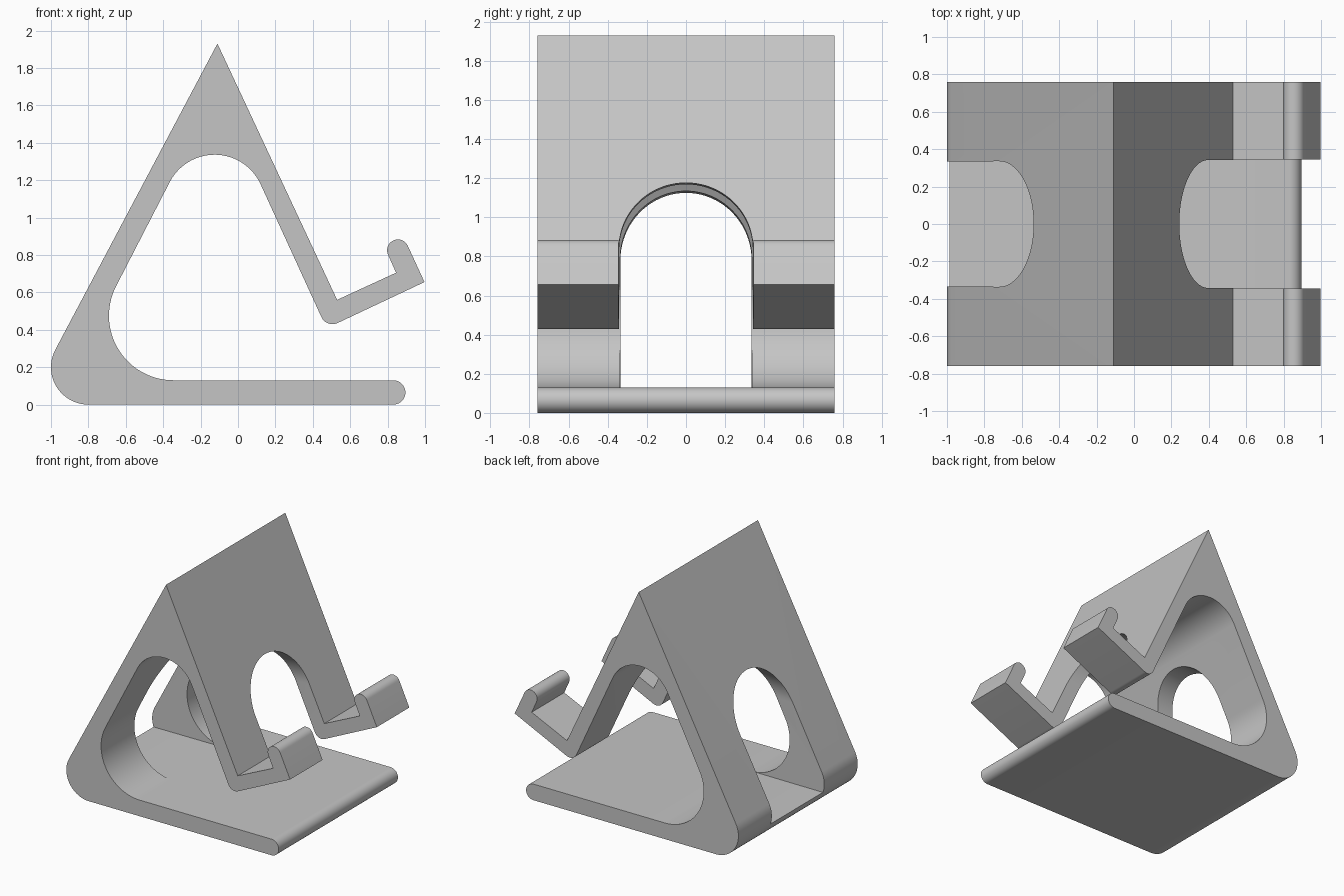
import bpy
import bmesh
from math import cos, sin, radians, pi

cube = bpy.data.objects.get("Cube")
if cube:
    bpy.data.objects.remove(cube, do_unlink=True)

HALF_DEPTH = 0.76

grey = bpy.data.materials.new("plain grey")
grey.use_nodes = True
colour = (0.56, 0.56, 0.56, 1)
grey.diffuse_color = colour
grey.node_tree.nodes["Principled BSDF"].inputs["Base Color"].default_value = colour


def arc(x, z, r, start, end, steps=20):
    """Points of a circular arc, angles in degrees."""
    angles = [radians(start + (end - start) * i / steps) for i in range(steps + 1)]
    return [(x + r * cos(a), z + r * sin(a)) for a in angles]


def loft(name, ring_a, ring_b):
    """Closed solid between two matching rings of points."""
    bm = bmesh.new()
    a = [bm.verts.new(p) for p in ring_a]
    b = [bm.verts.new(p) for p in ring_b]
    n = len(a)
    for i in range(n):
        j = (i + 1) % n
        bm.faces.new((a[i], a[j], b[j], b[i]))
    bm.faces.new(a[::-1])
    bm.faces.new(b)
    bmesh.ops.recalc_face_normals(bm, faces=bm.faces)
    mesh = bpy.data.meshes.new(name)
    bm.to_mesh(mesh)
    bm.free()
    mesh.materials.append(grey)
    obj = bpy.data.objects.new(name, mesh)
    bpy.context.collection.objects.link(obj)
    return obj


# Side profile of the stand, clockwise from the peak
profile = [(-0.11, 1.93), (0.53, 0.56), (0.845, 0.705)]   # sloping rest and tray
profile += arc(0.855, 0.825, 0.058, 205, 25)              # rounded lip
profile += [(0.997, 0.655)]                               # tray corner
profile += arc(0.505, 0.495, 0.065, -65, -155, 12)        # elbow under the tray
profile += arc(-0.125, 1.066, 0.27, 25, 152, 28)          # top of the opening
profile += arc(-0.345, 0.475, 0.345, 152, 270, 28)        # lower back of the opening
profile += arc(0.83, 0.065, 0.065, 90, -90)               # rounded base end
profile += arc(-0.8, 0.2, 0.2, 270, 152, 24)              # rounded heel

stand = loft("stand",
             [(x, -HALF_DEPTH, z) for x, z in profile],
             [(x, HALF_DEPTH, z) for x, z in profile])


# Arched passage through both walls, dropping slightly to the back
def arch_ring(x):
    half = 0.34 + 0.006 * x
    spring = 0.82 + 0.06 * x
    ring = [(x, half, 0.131)]
    ring += [(x, half * cos(pi * i / 40), spring + half * sin(pi * i / 40))
             for i in range(41)]
    return ring + [(x, -half, 0.131)]


cutter = loft("arch_cutter", arch_ring(-1.3), arch_ring(1.3))
cutter.hide_render = True

cut = stand.modifiers.new("arch", "BOOLEAN")
cut.operation = "DIFFERENCE"
cut.solver = "EXACT"
cut.object = cutter

bpy.ops.object.select_all(action="DESELECT")
stand.select_set(True)
bpy.context.view_layer.objects.active = stand
bpy.ops.object.modifier_apply(modifier=cut.name)
bpy.data.objects.remove(cutter, do_unlink=True)
bpy.ops.object.shade_smooth_by_angle(angle=radians(25))
